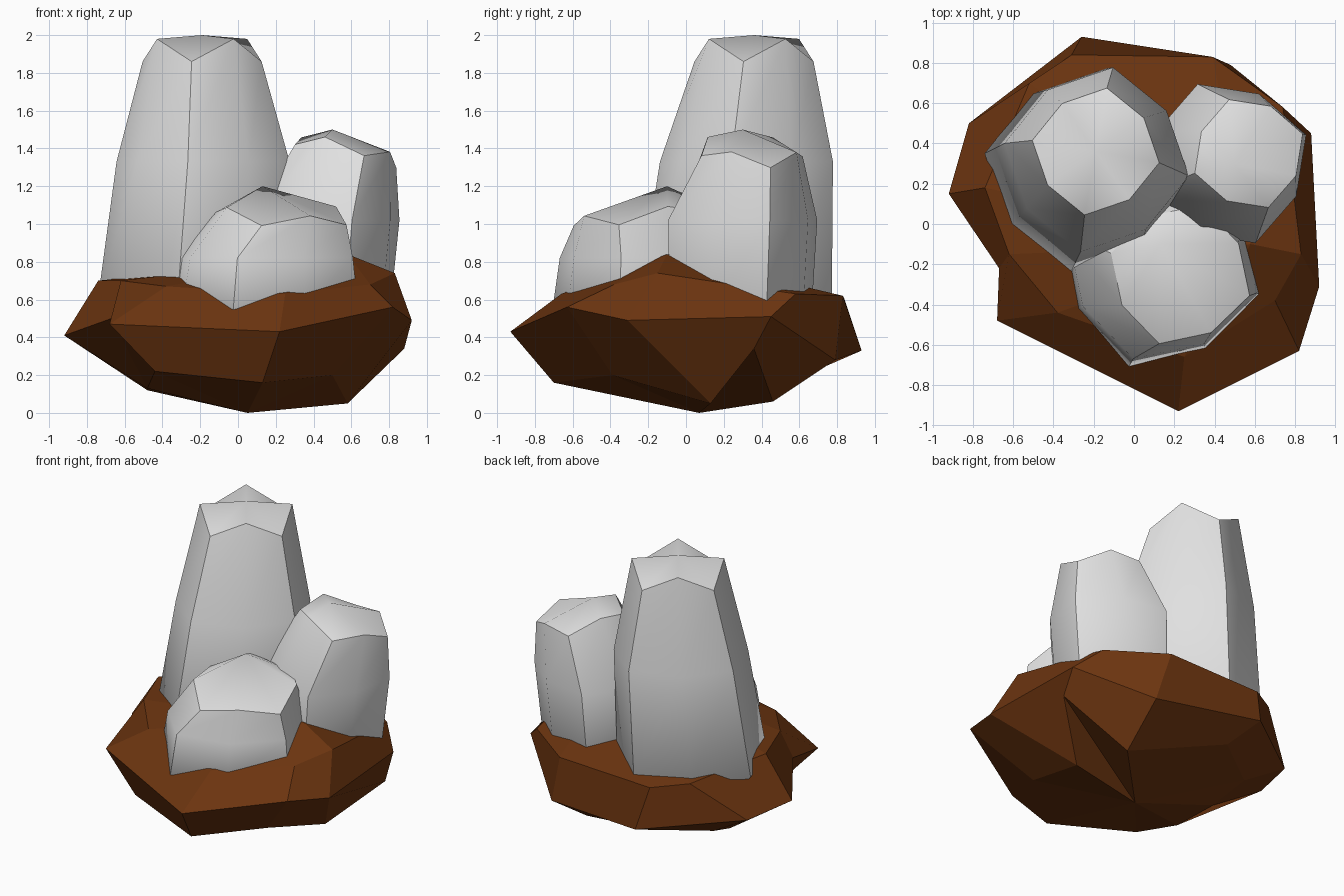
import bpy, bmesh
from math import sin, cos, radians
from mathutils import Vector

default_cube = bpy.data.objects.get("Cube")
if default_cube:
    bpy.data.objects.remove(default_cube, do_unlink=True)


def make_material(name, colour):
    material = bpy.data.materials.new(name)
    material.use_nodes = True
    material.diffuse_color = (*colour, 1)
    shader = material.node_tree.nodes["Principled BSDF"]
    shader.inputs["Base Color"].default_value = (*colour, 1)
    shader.inputs["Roughness"].default_value = 0.8
    return material


def loft(name, rings, bottom, top, material, smooth=False):
    """Skin a stack of rings and close both ends with a fan to a point.
    Smooth lofts keep the rim and every second upright edge sharp."""
    bm = bmesh.new()
    loops = [[bm.verts.new(p) for p in ring] for ring in rings]
    count = len(loops[0])
    for low, high in zip(loops, loops[1:]):
        for i in range(count):
            j = (i + 1) % count
            bm.faces.new((low[i], low[j], high[j], high[i]))
    for loop, point in ((loops[0], bottom), (loops[-1], top)):
        tip = bm.verts.new(point)
        for i in range(count):
            bm.faces.new((loop[i], loop[(i + 1) % count], tip))
    bmesh.ops.recalc_face_normals(bm, faces=bm.faces)
    if smooth:
        for face in bm.faces:
            face.smooth = True
        for i in range(count):
            bm.edges.get((loops[-1][i], loops[-1][i - 1])).smooth = False
        for low, high in zip(loops, loops[1:]):
            for i in range(0, count, 2):
                bm.edges.get((low[i], high[i])).smooth = False
    mesh = bpy.data.meshes.new(name)
    bm.to_mesh(mesh)
    bm.free()
    mesh.materials.append(material)
    obj = bpy.data.objects.new(name, mesh)
    bpy.context.collection.objects.link(obj)


def octagon(centre, radius, turn, zigzag=0.0, tilt=(0, 0)):
    """Eight corners, every second one pulled in and raised by zigzag."""
    points = []
    for i in range(8):
        angle = radians(turn + 45 * i)
        reach = radius * (0.91 if i % 2 else 1.0)
        offset = Vector((cos(angle) * reach, sin(angle) * reach, 0))
        offset.z = offset.x * tilt[0] + offset.y * tilt[1]
        offset.z += zigzag if i % 2 else -zigzag
        points.append(Vector(centre) + offset)
    return points


def crystal(name, turn, levels, zigzag, tilt, tip):
    rings = [octagon(centre, radius, turn) for centre, radius in levels[:-1]]
    rings.append(octagon(*levels[-1], turn, zigzag, tilt))
    loft(name, rings, levels[0][0], tip, grey, smooth=True)


grey = make_material("pale grey crystal", (0.75, 0.75, 0.75))
brown = make_material("earth brown", (0.15, 0.035, 0.005))

# Crystals: stacked octagons from the buried root to the zigzag rim
crystal("tall_crystal", -10,
        [((-0.2, 0.25, 0.35), 0.3), ((-0.23, 0.26, 0.6), 0.52),
         ((-0.185, 0.32, 1.33), 0.465), ((-0.19, 0.36, 1.92), 0.32)],
        0.06, (0, 0), (-0.19, 0.36, 2.0))
crystal("side_crystal", 20,
        [((0.42, 0.26, 0.35), 0.25), ((0.43, 0.29, 0.55), 0.4),
         ((0.46, 0.3, 1.02), 0.42), ((0.57, 0.35, 1.39), 0.285)],
        0.03, (-0.2, -0.08), (0.5, 0.3, 1.5))
crystal("front_crystal", -17,
        [((0.12, -0.2, 0.35), 0.25), ((0.13, -0.2, 0.55), 0.53),
         ((0.14, -0.2, 0.82), 0.49), ((0.23, -0.25, 1.06), 0.36)],
        0.03, (-0.06, 0.13), (0.13, -0.1, 1.2))

# Rock base: lower, widest and upper rings of an irregular boulder
lower = [(-0.48, 0.2, 0.12), (-0.53, 0.45, 0.21), (-0.18, 0.7, 0.23),
         (0.44, 0.46, 0.06), (0.88, 0.36, 0.34), (0.58, 0.13, 0.05),
         (0.5, -0.39, 0.2), (0.13, -0.7, 0.16), (-0.44, -0.5, 0.22),
         (-0.48, -0.15, 0.13)]
widest = [(-0.92, 0.15, 0.41), (-0.82, 0.5, 0.38), (-0.26, 0.93, 0.33),
          (0.48, 0.79, 0.28), (0.88, 0.45, 0.51), (0.92, -0.31, 0.49),
          (0.82, -0.63, 0.56), (0.22, -0.93, 0.43), (-0.68, -0.48, 0.47),
          (-0.67, -0.22, 0.5)]
upper = [(-0.74, 0.18, 0.7), (-0.52, 0.7, 0.63), (-0.31, 0.84, 0.6),
         (0.39, 0.83, 0.62), (0.74, 0.58, 0.63), (0.83, -0.15, 0.74),
         (0.7, -0.38, 0.68), (0.25, -0.66, 0.63), (-0.38, -0.44, 0.67),
         (-0.62, -0.15, 0.7)]
loft("rock_base", [lower, widest, upper],
     (0.05, 0.07, 0), (0.58, -0.1, 0.84), brown)
